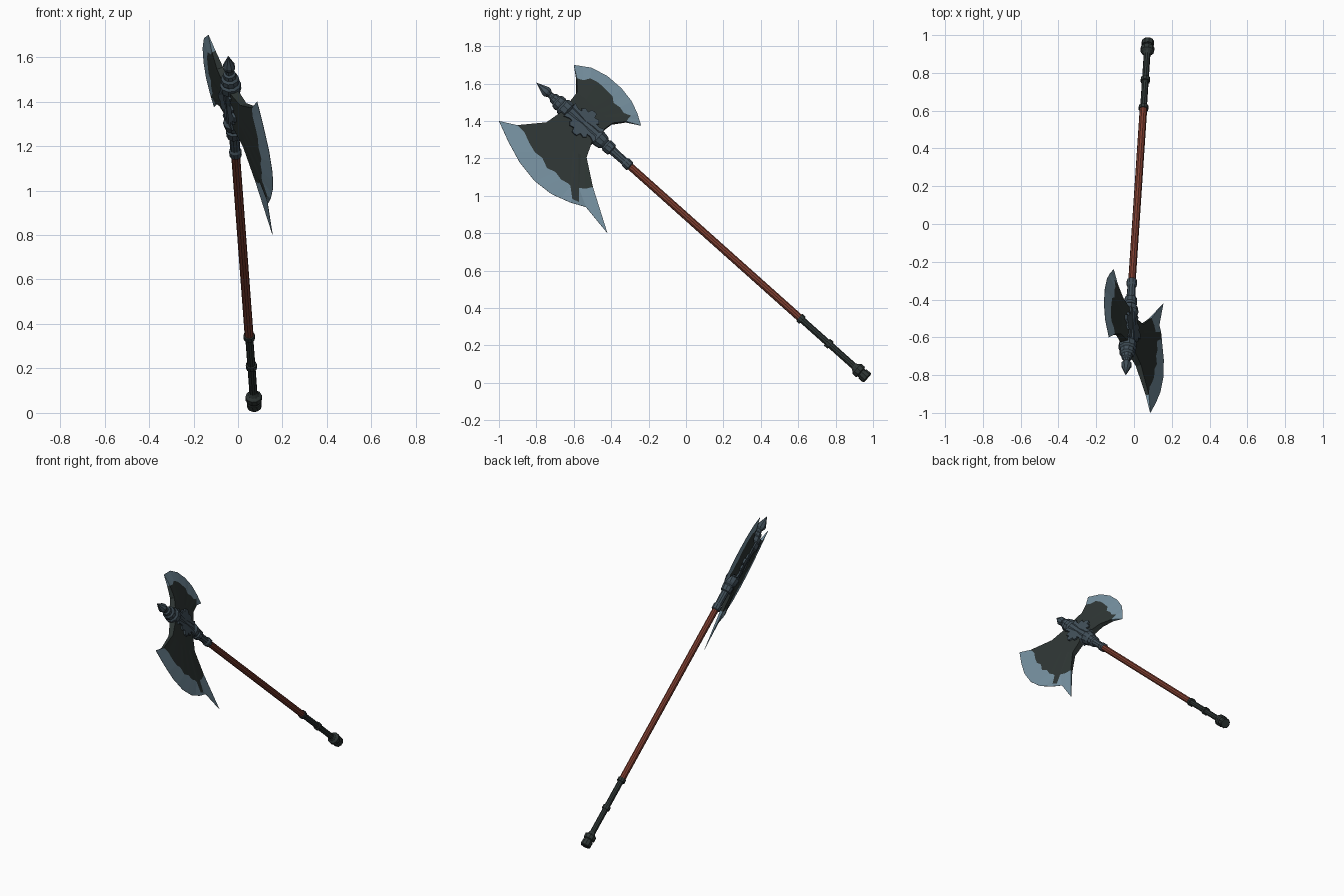
import bpy, bmesh, math
from mathutils import Vector, Matrix

if "Cube" in bpy.data.objects:
    bpy.data.objects.remove(bpy.data.objects["Cube"])


def material(name, rgb):
    m = bpy.data.materials.new(name)
    m.diffuse_color = (*rgb, 1)
    m.use_nodes = True
    m.node_tree.nodes["Principled BSDF"].inputs["Base Color"].default_value = m.diffuse_color
    return m


IRON = material("dark iron", (0.028, 0.037, 0.035))
EDGE = material("sharpened steel", (0.18, 0.28, 0.35))
FIT = material("slate metal", (0.053, 0.079, 0.10))
WOOD = material("red wood", (0.21, 0.049, 0.030))

# Weapon frame: W runs up the shaft, U towards the big blade, N out of the blade plane
BASE = Vector((0.074, 0.97, 0.025))
W = Vector((-0.118, -1.77, 1.58)).normalized()
N = W.cross(Vector((0.415, -0.621, -0.666))).normalized()
U = N.cross(W)
FRAME = Matrix((U, N, W)).transposed().to_4x4()
FRAME.translation = BASE


def finish(name, bm, mats):
    bmesh.ops.recalc_face_normals(bm, faces=bm.faces)
    me = bpy.data.meshes.new(name)
    bm.to_mesh(me)
    bm.free()
    for m in mats:
        me.materials.append(m)
    ob = bpy.data.objects.new(name, me)
    bpy.context.collection.objects.link(ob)
    return ob


def lathe(name, profile, mat, sides=10):
    """Turn (distance along shaft, radius) pairs around the shaft."""
    bm = bmesh.new()
    rings = []
    for s, r in profile:
        ring = []
        for i in range(sides):
            a = 2 * math.pi * i / sides
            ring.append(bm.verts.new(FRAME @ Vector((r * math.cos(a), r * math.sin(a), s))))
        rings.append(ring)
    for a, b in zip(rings, rings[1:]):
        for i in range(sides):
            j = (i + 1) % sides
            bm.faces.new((a[i], a[j], b[j], b[i]))
    bm.faces.new(rings[0])
    bm.faces.new(rings[-1])
    return finish(name, bm, [mat])


def sample(points, n):
    """Spread n points evenly over the segments of a polyline."""
    out = []
    for i in range(n):
        t = i / (n - 1) * (len(points) - 1)
        k = min(int(t), len(points) - 2)
        out.append(Vector(points[k]).lerp(Vector(points[k + 1]), t - k))
    return out


def on_plane(p):
    """Lift a side-view (y, z) point onto the tilted blade plane."""
    y, z = p
    x = BASE.x - (N.y * (y - BASE.y) + N.z * (z - BASE.z)) / N.x
    return Vector((x, y, z))


def blade(name, rows, columns):
    """Loft both cheeks of a blade from root to edge; the last strip is sharpened steel."""
    bm = bmesh.new()
    half = (0.024, 0.020, 0.015, 0.009, 0.0008)
    cheeks = []
    for side in (1, -1):
        cheeks.append([[bm.verts.new(on_plane(p) + N * side * h) for p in sample(row, columns)]
                       for row, h in zip(rows, half)])
    top, bot = cheeks
    last = len(rows) - 2
    for r in range(last + 1):
        faces = []
        for g in cheeks:
            for c in range(columns - 1):
                faces.append(bm.faces.new((g[r][c], g[r][c + 1], g[r + 1][c + 1], g[r + 1][c])))
        for c in (0, columns - 1):
            faces.append(bm.faces.new((top[r][c], top[r + 1][c], bot[r + 1][c], bot[r][c])))
        for f in faces:
            f.material_index = int(r == last)
    for r in (0, -1):
        for c in range(columns - 1):
            f = bm.faces.new((top[r][c], top[r][c + 1], bot[r][c + 1], bot[r][c]))
            f.material_index = int(r == -1)
    return finish(name, bm, [IRON, EDGE])


# Blades: root, two waist rows, worn border of the steel, cutting edge
blade("big_blade", [
    [(-0.62, 1.455), (-0.47, 1.32)],
    [(-0.675, 1.44), (-0.505, 1.29)],
    [(-0.75, 1.388), (-0.64, 1.25), (-0.535, 1.20)],
    [(-0.905, 1.375), (-0.865, 1.335), (-0.84, 1.28), (-0.81, 1.23), (-0.77, 1.20),
     (-0.745, 1.145), (-0.70, 1.125), (-0.67, 1.085), (-0.635, 1.065), (-0.62, 1.05),
     (-0.61, 0.98), (-0.575, 0.965), (-0.575, 1.04), (-0.54, 1.035), (-0.50, 1.045)],
    [(-1.0, 1.40), (-0.95, 1.29), (-0.89, 1.18), (-0.81, 1.08),
     (-0.72, 1.01), (-0.62, 0.965), (-0.535, 0.94), (-0.42, 0.80)]], 15)

blade("small_blade", [
    [(-0.62, 1.45), (-0.47, 1.315)],
    [(-0.62, 1.505), (-0.45, 1.345)],
    [(-0.585, 1.55), (-0.395, 1.385)],
    [(-0.585, 1.625), (-0.55, 1.615), (-0.515, 1.625), (-0.475, 1.605), (-0.45, 1.585),
     (-0.42, 1.555), (-0.395, 1.53), (-0.39, 1.495), (-0.355, 1.47), (-0.335, 1.44),
     (-0.295, 1.425), (-0.31, 1.412), (-0.32, 1.395)],
    [(-0.60, 1.70), (-0.505, 1.685), (-0.42, 1.64), (-0.345, 1.575),
     (-0.29, 1.505), (-0.26, 1.44), (-0.24, 1.375)]], 13)

# Shaft and lower grip
lathe("wooden_shaft", [(0.47, 0.020), (1.72, 0.020)], WOOD)
lathe("lower_grip", [(0.05, 0.018), (0.265, 0.018), (0.265, 0.025), (0.29, 0.025), (0.29, 0.018),
                     (0.465, 0.018), (0.465, 0.026), (0.488, 0.026), (0.488, 0.019)], IRON)
lathe("pommel", [(0.0, 0.029), (0.005, 0.033), (0.035, 0.033), (0.035, 0.028), (0.045, 0.028),
                 (0.05, 0.037), (0.075, 0.037), (0.085, 0.025), (0.10, 0.018)], IRON)

# Head socket with collars and rings
lathe("head_socket", [(1.70, 0.021), (1.705, 0.028), (1.735, 0.028), (1.745, 0.022), (1.83, 0.024),
                      (1.835, 0.034), (1.87, 0.036), (1.88, 0.028), (1.895, 0.040), (1.93, 0.046),
                      (1.945, 0.036), (1.99, 0.036), (2.04, 0.032), (2.09, 0.036), (2.14, 0.038),
                      (2.15, 0.048), (2.185, 0.048), (2.195, 0.038), (2.205, 0.042), (2.225, 0.040),
                      (2.235, 0.030), (2.255, 0.028), (2.262, 0.019), (2.28, 0.017)], FIT)
lathe("top_spike", [(2.275, 0.015), (2.295, 0.028), (2.31, 0.028), (2.345, 0.013), (2.375, 0.001)], FIT, 8)

# Lobed plate clasping both blades: one quarter outline (t, s offset), mirrored both ways
quarter = [(0.088, 0.0), (0.085, 0.016), (0.062, 0.024), (0.068, 0.048), (0.052, 0.062),
           (0.040, 0.052), (0.038, 0.075), (0.050, 0.105)]
right = [(t, -s) for t, s in reversed(quarter[1:])] + quarter
outline = right + [(-t, -s) for t, s in right]
bm = bmesh.new()
face = bm.faces.new([bm.verts.new(FRAME @ Vector((t, -0.029, 2.04 + s))) for t, s in outline])
ext = bmesh.ops.extrude_face_region(bm, geom=[face])
bmesh.ops.translate(bm, vec=N * 0.058, verts=[v for v in ext["geom"] if isinstance(v, bmesh.types.BMVert)])
finish("clasp_plate", bm, [FIT])
